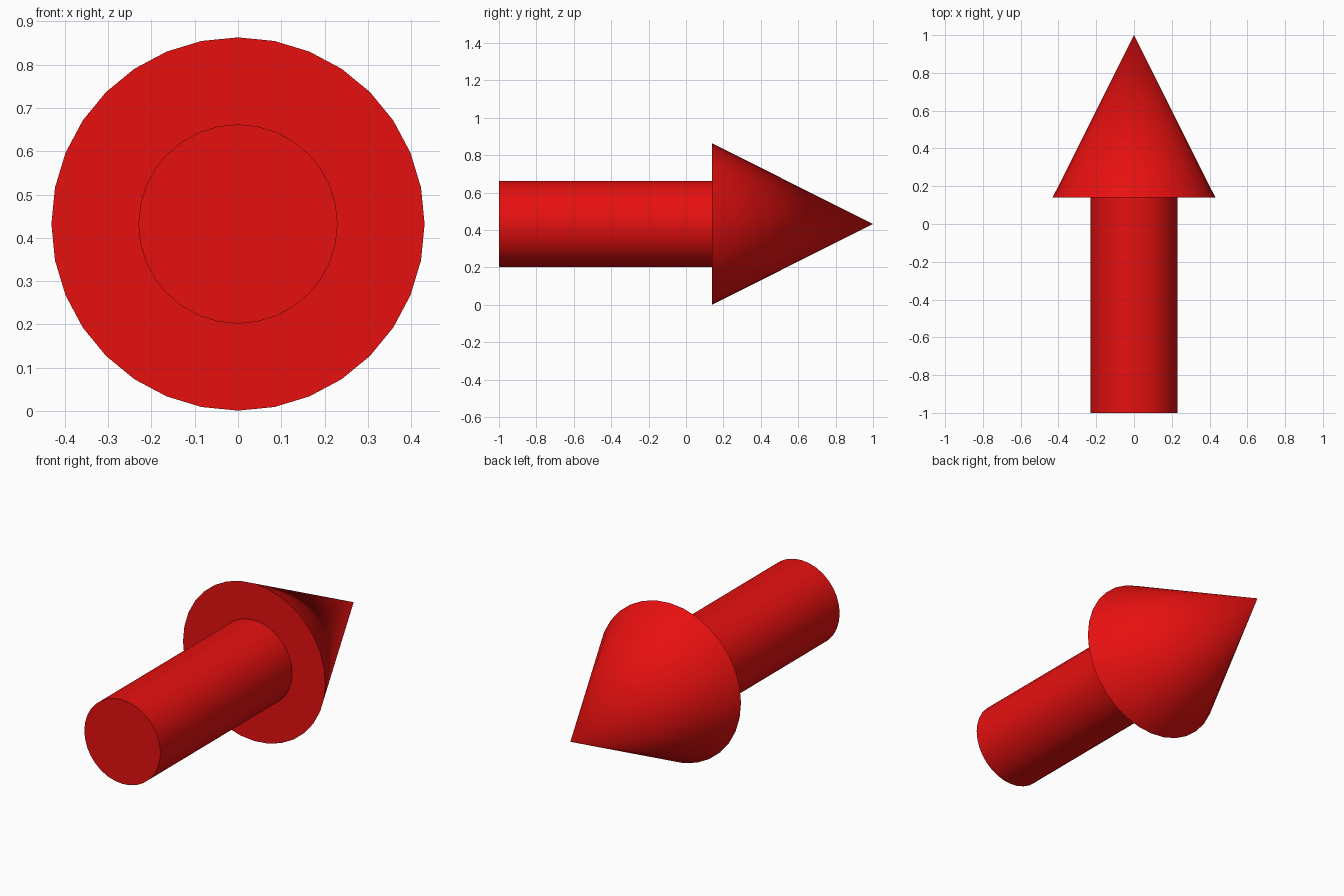
import bpy
import math

cube = bpy.data.objects.get("Cube")
if cube:
    bpy.data.objects.remove(cube, do_unlink=True)

SIDES = 32
AXIS_Z = 0.432

red = bpy.data.materials.new("red")
red.use_nodes = True
colour = (0.8, 0.005, 0.005, 1.0)
red.diffuse_color = colour
red.node_tree.nodes["Principled BSDF"].inputs["Base Color"].default_value = colour


def round_part(name, back_radius, tip_radius, y_start, y_end):
    """Round part lying along y, with a crisp rim and smooth sides."""
    bpy.ops.mesh.primitive_cone_add(
        vertices=SIDES, radius1=back_radius, radius2=tip_radius,
        depth=y_end - y_start,
        location=(0, (y_start + y_end) / 2, AXIS_Z),
        rotation=(-math.pi / 2, 0, 0))
    part = bpy.context.object
    part.name = name
    part.data.materials.append(red)
    bpy.ops.object.shade_smooth_by_angle(angle=math.radians(40))
    return part


# Straight shaft, let slightly into the head
round_part("arrow_shaft", 0.23, 0.23, -1.0, 0.15)

# Pointed head
round_part("arrow_head", 0.431, 0.0, 0.14, 1.0)
